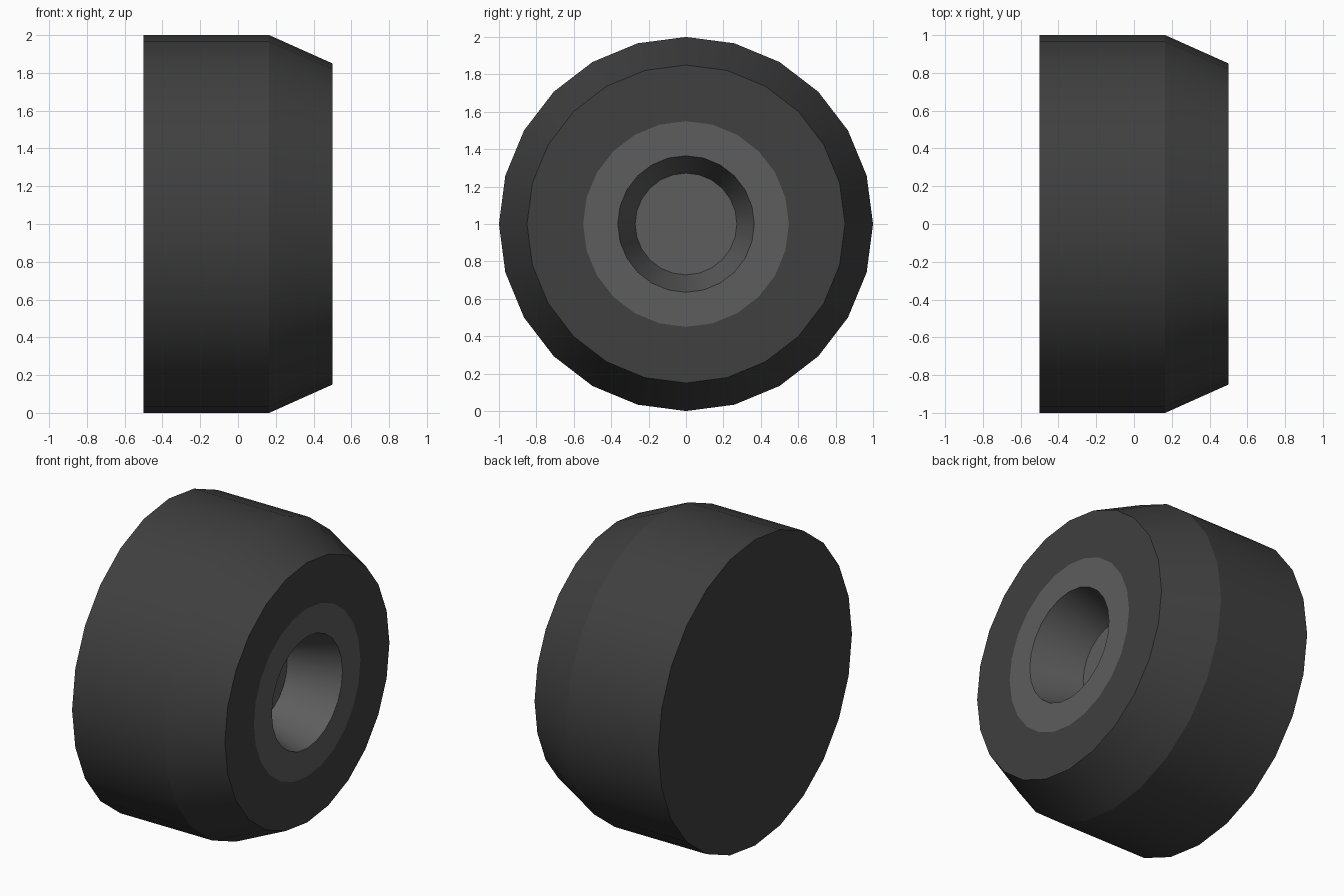
import bpy, bmesh
from math import cos, sin, pi, radians

if "Cube" in bpy.data.objects:
    bpy.data.objects.remove(bpy.data.objects["Cube"])

SIDES = 24


def material(name, value):
    mat = bpy.data.materials.new(name)
    mat.diffuse_color = (value, value, value, 1)
    mat.use_nodes = True
    mat.node_tree.nodes["Principled BSDF"].inputs["Base Color"].default_value = mat.diffuse_color
    return mat


def lathe(name, profile, mat, cap_start=False, cap_end=False):
    """Turn (x, radius) points around the x axis; points run from back to front to centre."""
    bm = bmesh.new()
    rings = []
    for x, r in profile:
        rings.append([bm.verts.new((x, r * cos(2 * pi * i / SIDES), 1 + r * sin(2 * pi * i / SIDES)))
                      for i in range(SIDES)])
    for a, b in zip(rings, rings[1:]):
        for i in range(SIDES):
            j = (i + 1) % SIDES
            bm.faces.new((a[i], a[j], b[j], b[i]))
    if cap_start:
        bm.faces.new(rings[0][::-1])
    if cap_end:
        bm.faces.new(rings[-1])
    mesh = bpy.data.meshes.new(name)
    bm.to_mesh(mesh)
    bm.free()
    mesh.materials.append(mat)
    obj = bpy.data.objects.new(name, mesh)
    bpy.context.collection.objects.link(obj)
    bpy.ops.object.select_all(action='DESELECT')
    obj.select_set(True)
    bpy.context.view_layer.objects.active = obj
    bpy.ops.object.shade_smooth_by_angle(angle=radians(20))
    return obj


# Tyre: closed back, tread, chamfered shoulder, flat sidewall
lathe("tyre", [(-0.5, 1.0), (0.165, 1.0), (0.5, 0.85), (0.5, 0.55)],
      material("tyre_dark", 0.05), cap_start=True)

# Hub: flat rim with a tapered recess
lathe("hub", [(0.5, 0.55), (0.5, 0.365), (0.165, 0.272)],
      material("hub_grey", 0.11), cap_end=True)
